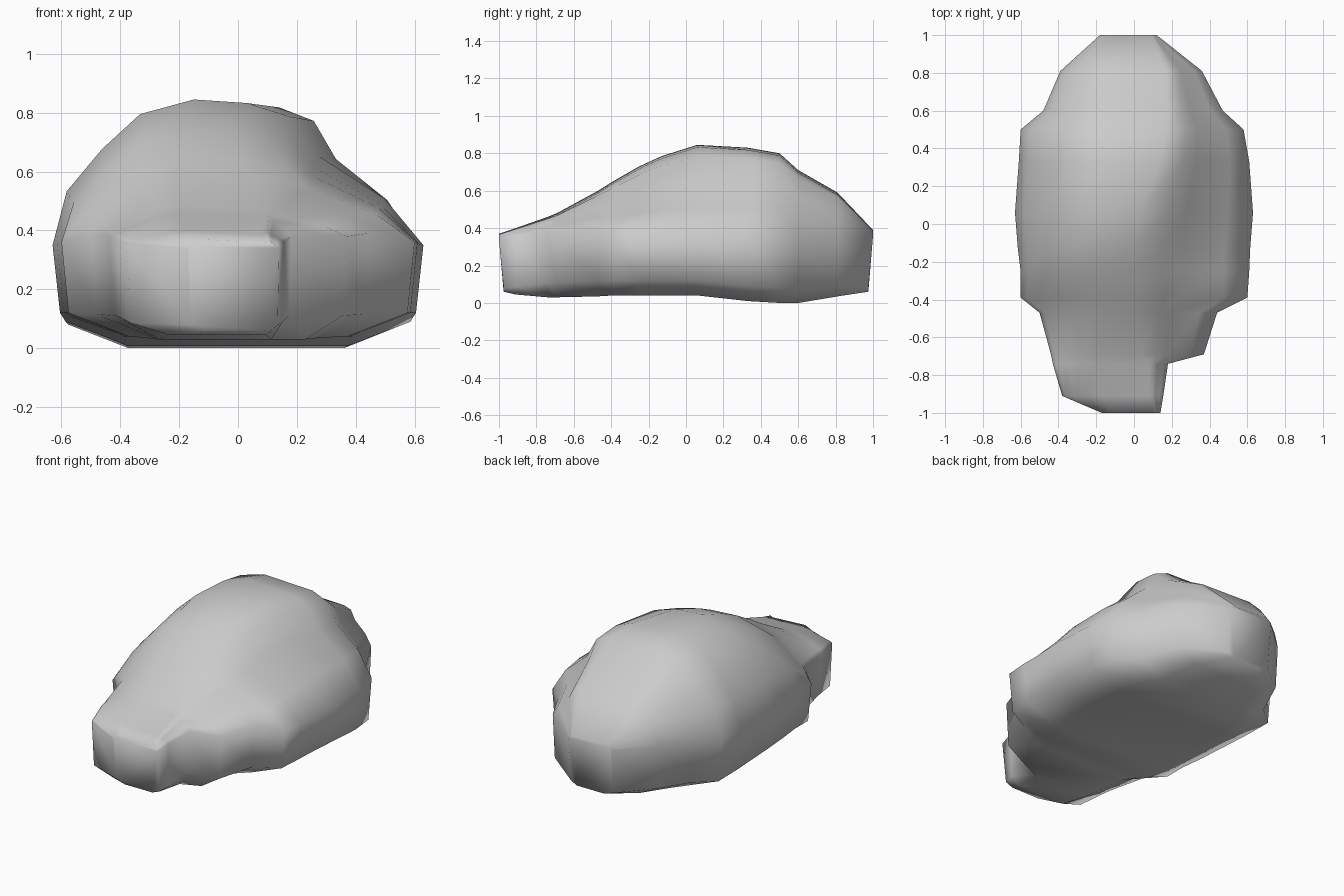
import bpy, bmesh, math

if "Cube" in bpy.data.objects:
    bpy.data.objects.remove(bpy.data.objects["Cube"])

# Cross-sections from front to back:
# y, left wall, right wall, shoulder height, plateau left, plateau right, top, bottom
STATIONS = [
    (-1.00, -.17, .14, .34, -.13, .10, .37, .06),
    (-.91, -.38, .155, .36, -.18, .08, .40, .045),
    (-.74, -.43, .18, .38, -.20, .08, .46, .03),
    (-.69, -.44, .37, .38, -.20, .04, .48, .03),
    (-.47, -.50, .44, .39, -.20, .02, .60, .035),
    (-.39, -.60, .60, .36, -.19, .02, .65, .04),
    (-.25, -.60, .61, .36, -.18, .0, .73, .04),
    (-.13, -.615, .615, .355, -.17, .0, .785, .04),
    (.06, -.63, .63, .35, -.15, .03, .845, .04),
    (.33, -.61, .61, .35, -.16, .14, .83, .01),
    (.50, -.60, .58, .35, -.16, .17, .80, .0),
    (.60, -.48, .47, .36, -.18, .18, .71, .0),
    (.81, -.39, .36, .37, -.18, .17, .59, .035),
    (1.00, -.18, .12, .36, -.14, .09, .39, .06),
]
# Flank shapes as (outward, upward) fractions between plateau and shoulder
LEFT = [(.90, .37), (.65, .66), (.38, .90)]
LEFT_DENT = [(.92, .16), (.66, .46), (.38, .78)]
RIGHT = [(.25, .88), (.41, .61), (.78, .32)]


def section(y, xl, xr, zs, tl, tr, zt, zb):
    left = LEFT_DENT if y < -.3 else LEFT
    low = zb + .08 * min(1, (1.08 - abs(y)) * 3)
    yb = y * (.975 if abs(y) > .95 else 1)   # end faces lean inward at the base
    pts = [(xl * .62, yb, zb), (xl * .96, yb, low), (xl, y, zs)]
    pts += [(tl + (xl - tl) * u, y, zs + (zt - zs) * v) for u, v in left]
    pts += [(tl, y, zt), (tr, y, zt - .012)]
    pts += [(tr + (xr - tr) * u, y, zs + (zt - zs) * v) for u, v in RIGHT]
    pts += [(xr, y, zs), (xr * .96, yb, low), (xr * .62, yb, zb)]
    return pts


# Boulder: loft the sections and cap both ends
bm = bmesh.new()
rings = [[bm.verts.new(p) for p in section(*s)] for s in STATIONS]
for a, b in zip(rings, rings[1:]):
    n = len(a)
    for i in range(n):
        j = (i + 1) % n
        bm.faces.new((a[i], a[j], b[j], b[i]))
bm.faces.new(rings[0])
bm.faces.new(rings[-1])
bmesh.ops.recalc_face_normals(bm, faces=bm.faces)

mesh = bpy.data.meshes.new("boulder")
bm.to_mesh(mesh)
bm.free()
boulder = bpy.data.objects.new("boulder", mesh)
bpy.context.collection.objects.link(boulder)
bpy.context.view_layer.objects.active = boulder
boulder.select_set(True)
bpy.ops.object.shade_smooth_by_angle(angle=math.radians(100))
